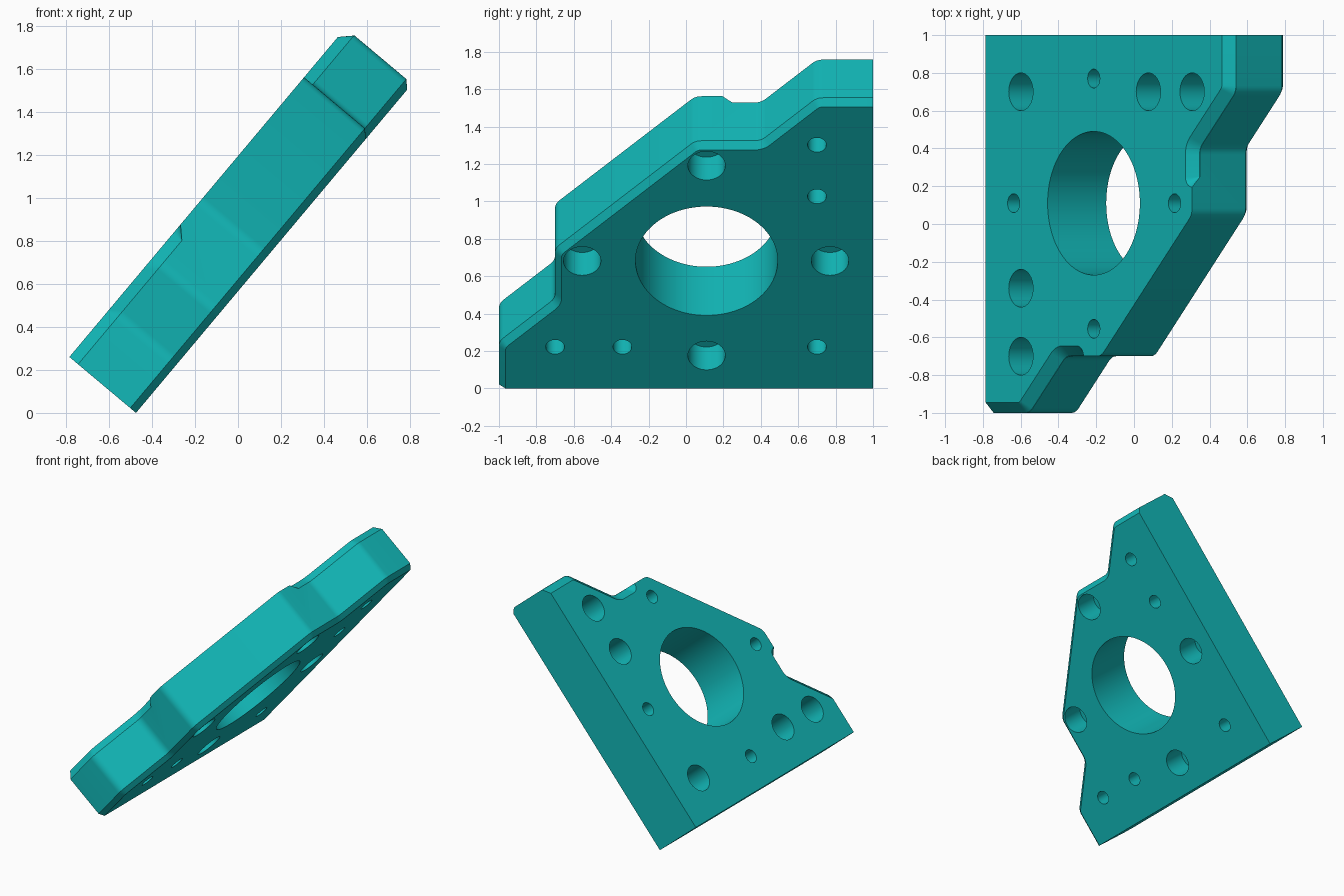
import bpy, bmesh, math
from mathutils import Matrix, Vector

if "Cube" in bpy.data.objects:
    bpy.data.objects.remove(bpy.data.objects["Cube"])

T = 0.405            # plate thickness
TILT = math.radians(50)

teal = bpy.data.materials.new("teal")
teal.diffuse_color = (0.006, 0.48, 0.48, 1)
teal.use_nodes = True
teal.node_tree.nodes["Principled BSDF"].inputs["Base Color"].default_value = teal.diffuse_color


def fillet(pts, r=0.08, n=5):
    """Round the inner corners of an open path."""
    pts = [Vector(p) for p in pts]
    out = [pts[0]]
    for a, b, c in zip(pts, pts[1:], pts[2:]):
        d1, d2 = (b - a).normalized(), (c - b).normalized()
        turn = d1.angle_signed(d2)            # clockwise positive
        t = r * math.tan(abs(turn) / 2)
        side = 1 if d1.x * d2.y - d1.y * d2.x > 0 else -1
        start = b - d1 * t
        centre = start + Vector((-d1.y, d1.x)) * r * side
        for i in range(n + 1):
            ang = side * abs(turn) * i / n
            out.append(centre + Matrix.Rotation(ang, 2) @ (start - centre))
    return out + [pts[-1]]


def offset(path, d):
    """Shift an open path to its right-hand side with mitred joints."""
    out = []
    for i, p in enumerate(path):
        dirs = []
        if i > 0:
            dirs.append((p - path[i - 1]).normalized())
        if i < len(path) - 1:
            dirs.append((path[i + 1] - p).normalized())
        ns = [Vector((v.y, -v.x)) for v in dirs]
        m = sum(ns, Vector((0, 0))).normalized()
        out.append(p + m * (d / m.dot(ns[0])))
    return out


def loft(name, rings):
    """Closed solid through (outline, height) rings."""
    bm = bmesh.new()
    loops = [[bm.verts.new((p[0], p[1], w)) for p in ring] for ring, w in rings]
    n = len(loops[0])
    for lo, hi in zip(loops, loops[1:]):
        for i in range(n):
            j = (i + 1) % n
            bm.faces.new((lo[i], lo[j], hi[j], hi[i]))
    bm.faces.new(loops[0][::-1])
    bm.faces.new(loops[-1])
    bmesh.ops.recalc_face_normals(bm, faces=bm.faces)
    me = bpy.data.meshes.new(name)
    bm.to_mesh(me)
    bm.free()
    ob = bpy.data.objects.new(name, me)
    bpy.context.collection.objects.link(ob)
    return ob


def circle(s, u, r, n):
    return [(s + r * math.cos(2 * math.pi * i / n), u + r * math.sin(2 * math.pi * i / n))
            for i in range(n)]


def cut(target, cutter):
    cutter.hide_render = True
    mod = target.modifiers.new("cut", 'BOOLEAN')
    mod.operation, mod.solver, mod.object = 'DIFFERENCE', 'EXACT', cutter
    bpy.context.view_layer.objects.active = target
    bpy.ops.object.modifier_apply(modifier=mod.name)
    bpy.data.objects.remove(cutter)


# Plate with a chamfer along the lower outer edge (s runs from back, u up the slope)
edge = fillet([(0, 2.0), (0.3, 2.0), (0.6, 1.7), (0.95, 1.7),
               (1.7, 0.95), (1.7, 0.6), (2.0, 0.3), (2.0, 0)])
corner = [Vector((0, 0))]
plate = loft("angled_plate", [(corner + offset(edge, 0.035), 0),
                              (corner + edge, 0.035), (corner + edge, T)])

# Upper chamfers at both tips, each with a rounded run-out
tip = fillet([(-0.1, 2.0), (0.3, 2.0), (0.6, 1.7), (0.75, 1.7)])


def tip_ring(d):
    arc = [Vector((0.75 + d * math.sin(a), 1.7 - d * math.cos(a)))
           for a in (math.pi / 2 * i / 8 for i in range(1, 9))]
    return offset(tip, d) + arc + [Vector((0.75 + d, 2.2)), Vector((-0.1, 2.2))]


for swap in (False, True):
    rings = []
    for d in (0.002, 0.07):
        ring = tip_ring(d)
        rings.append(([(p.y, p.x) for p in ring] if swap else ring, T - 0.055 + d))
    cut(plate, loft("chamfer_cutter", rings))

# Central bore
cut(plate, loft("bore_cutter", [(circle(0.89, 0.89, 0.38, 96), -0.1),
                                (circle(0.89, 0.89, 0.38, 96), T + 0.1)]))

# Stepped bolt holes: wide below around the bore, wide above along the edges
DEPTH = 0.19
below = [(0.89, 1.555), (1.555, 0.89), (0.23, 0.89), (0.89, 0.23)]
above = [(0.3, 0.29), (0.3, 1.34), (0.3, 1.7), (1.34, 0.29), (1.7, 0.29)]
for centres, wide_below in ((below, True), (above, False)):
    for s, u in centres:
        wide, thin = circle(s, u, 0.1, 40), circle(s, u, 0.05, 40)
        if wide_below:
            rings = [(wide, -0.1), (wide, DEPTH), (thin, DEPTH), (thin, T + 0.1)]
        else:
            rings = [(thin, -0.1), (thin, T - DEPTH), (wide, T - DEPTH), (wide, T + 0.1)]
        cut(plate, loft("bolt_hole_cutter", rings))

# Tilt the plate into place: (s, u, w) -> (x, y, z)
c, sn = math.cos(TILT), math.sin(TILT)
plate.data.transform(Matrix(((0, c, -sn, -0.475),
                             (-1, 0, 0, 1),
                             (0, sn, c, 0),
                             (0, 0, 0, 1))))
plate.data.materials.clear()
plate.data.materials.append(teal)
for f in plate.data.polygons:
    f.material_index = 0
bpy.ops.object.select_all(action='DESELECT')
plate.select_set(True)
bpy.context.view_layer.objects.active = plate
bpy.ops.object.shade_smooth_by_angle(angle=math.radians(30))
